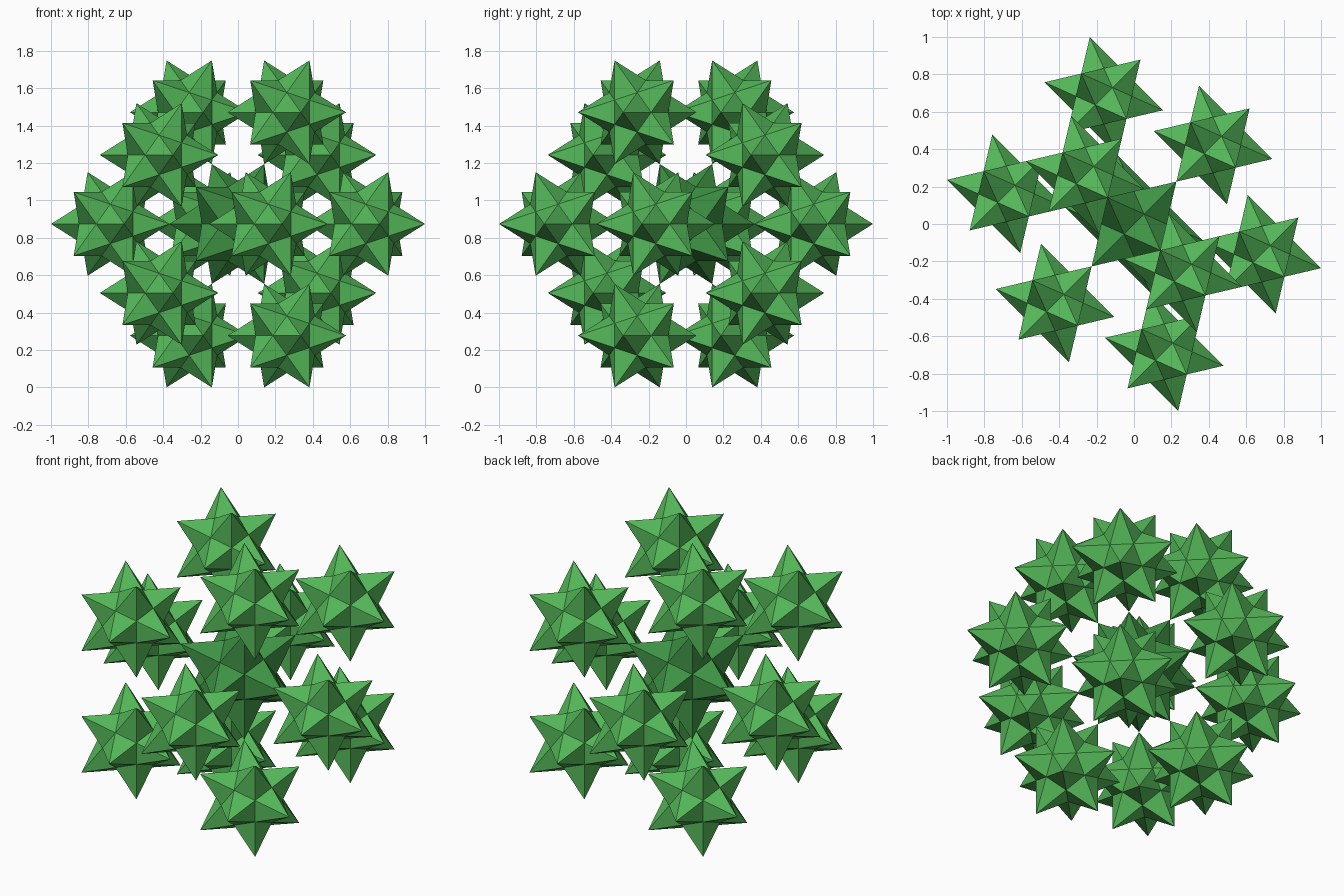
import bpy, bmesh
from math import sqrt, pi
from itertools import combinations
from mathutils import Vector, Matrix

if "Cube" in bpy.data.objects:
    bpy.data.objects.remove(bpy.data.objects["Cube"])

PHI = (1 + sqrt(5)) / 2
ORBIT, SMALL, CORE = 0.369, 0.171, 0.198   # centre spacing, outer star scale, core star scale
MID_Z = PHI * (ORBIT + SMALL)

# Twelve icosahedral directions, turned 45 degrees about z
turn = Matrix.Rotation(pi / 4, 3, 'Z')
tips = []
for s in (1, -1):
    for t in (PHI, -PHI):
        tips += [turn @ Vector(v) for v in ((0, s, t), (s, t, 0), (t, 0, s))]


def near(p, q):
    return abs((p - q).length - 2) < 0.01


def star_mesh(name, scale, material):
    """Twelve five-sided spikes standing on a dodecahedron."""
    bm = bmesh.new()
    tip_v = [bm.verts.new(p * scale) for p in tips]
    corner = {}
    for tri in combinations(range(12), 3):
        if all(near(tips[i], tips[j]) for i, j in combinations(tri, 2)):
            total = sum((tips[i] for i in tri), Vector())
            corner[tri] = bm.verts.new(total / PHI ** 3 * scale)
    # Each neighbouring pair of spikes shares one edge of the dodecahedron
    for i, j in combinations(range(12), 2):
        if near(tips[i], tips[j]):
            a, b = [v for tri, v in corner.items() if i in tri and j in tri]
            bm.faces.new((tip_v[i], a, b))
            bm.faces.new((tip_v[j], b, a))
    bmesh.ops.recalc_face_normals(bm, faces=bm.faces)
    mesh = bpy.data.meshes.new(name)
    bm.to_mesh(mesh)
    bm.free()
    mesh.materials.append(material)
    return mesh


def green(name, colour):
    mat = bpy.data.materials.new(name)
    mat.diffuse_color = colour
    mat.use_nodes = True
    mat.node_tree.nodes["Principled BSDF"].inputs["Base Color"].default_value = mat.diffuse_color
    return mat


def place(name, mesh, offset):
    ob = bpy.data.objects.new(name, mesh)
    ob.location = offset + Vector((0, 0, MID_Z))
    bpy.context.collection.objects.link(ob)


# Core star, touching the inner tip of every outer star
place("core_star", star_mesh("core_star", CORE, green("dark_green", (0.05, 0.3, 0.06, 1))), Vector())

# Outer stars
outer = star_mesh("outer_star", SMALL, green("green", (0.09, 0.48, 0.1, 1)))
for n, p in enumerate(tips):
    place(f"outer_star_{n + 1}", outer, p * ORBIT)
